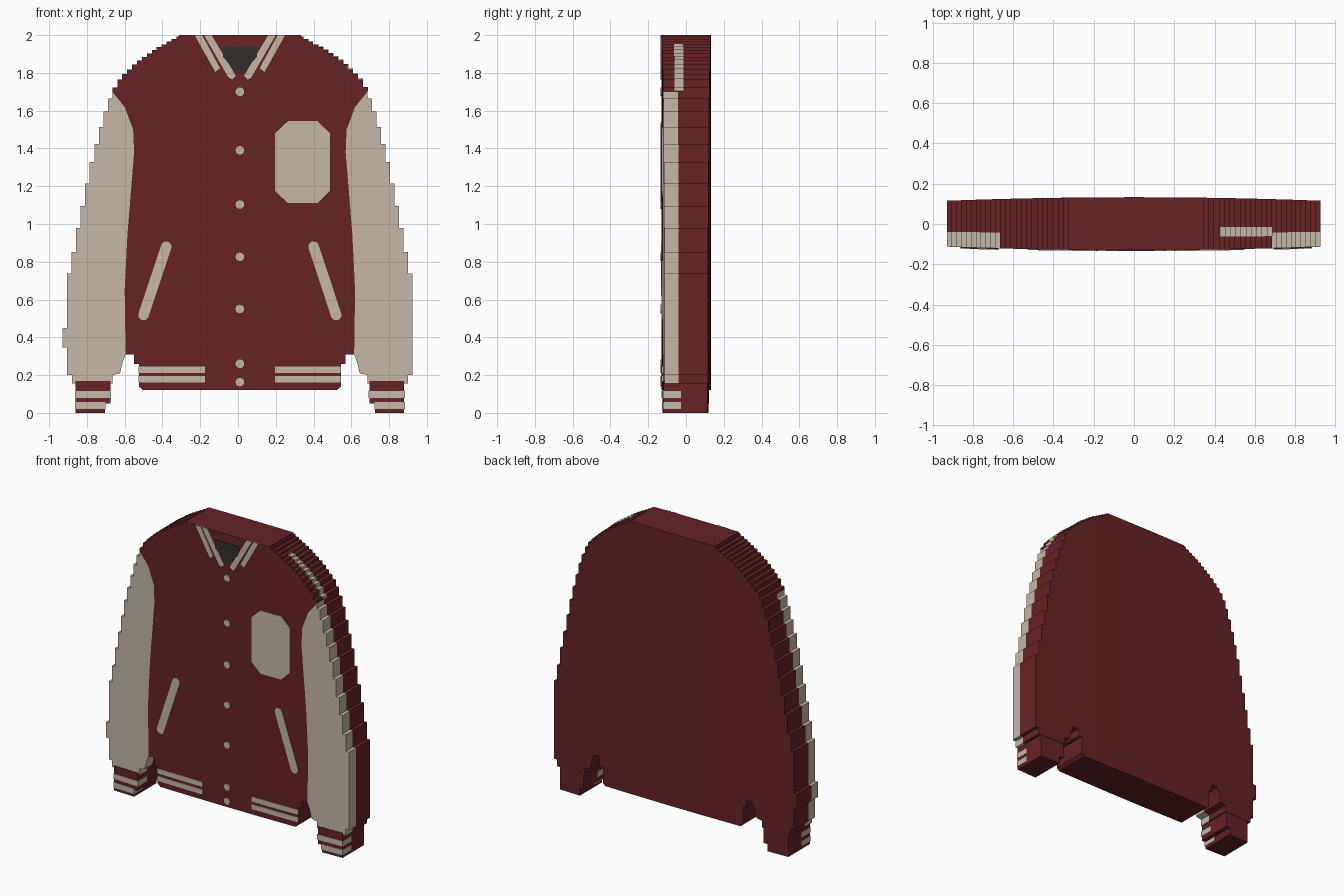
import bpy, bmesh, math

if "Cube" in bpy.data.objects:
    bpy.data.objects.remove(bpy.data.objects["Cube"])

CX = 0.01            # jacket centre line
FRONT, SPLIT, BACK = -0.13, -0.045, 0.133


def material(name, rgb):
    m = bpy.data.materials.new(name)
    m.diffuse_color = (*rgb, 1)
    m.use_nodes = True
    m.node_tree.nodes["Principled BSDF"].inputs["Base Color"].default_value = m.diffuse_color
    return m


MAROON = material("maroon wool", (0.135, 0.016, 0.017))
CREAM = material("cream leather", (0.56, 0.48, 0.38))
DARK = material("dark lining", (0.03, 0.028, 0.027))


def prism(name, pts, y0, y1, mat):
    """Extrude an x/z outline along y, then thin it gently toward the sides."""
    bm = bmesh.new()
    face = bm.faces.new([bm.verts.new((x, y0, z)) for x, z in pts])
    ext = bmesh.ops.extrude_face_region(bm, geom=[face], use_keep_orig=True)
    for v in ext["geom"]:
        if isinstance(v, bmesh.types.BMVert):
            v.co.y = y1
    bmesh.ops.recalc_face_normals(bm, faces=bm.faces)
    bmesh.ops.triangulate(bm, faces=bm.faces)
    for i in range(-4, 5):
        geom = bm.verts[:] + bm.edges[:] + bm.faces[:]
        bmesh.ops.bisect_plane(bm, geom=geom, plane_co=(i * 0.2, 0, 0), plane_no=(1, 0, 0))
    for v in bm.verts:
        v.co.y *= 1 - 0.13 * (v.co.x / 0.92) ** 2
    me = bpy.data.meshes.new(name)
    bm.to_mesh(me)
    bm.free()
    me.materials.append(mat)
    ob = bpy.data.objects.new(name, me)
    bpy.context.collection.objects.link(ob)
    return ob


def side(pts, s):
    return [(CX + s * x, z) for x, z in pts]


def both(half):
    """Close a half outline with its mirror image."""
    return side(half, 1) + side(half[::-1], -1)


def plate(name, pts, mat=CREAM):
    return prism(name, pts, FRONT - 0.005, FRONT + 0.004, mat)


def rect(x0, x1, z0, z1):
    return [(x0, z0), (x1, z0), (x1, z1), (x0, z1)]


def capsule(a, b, r, n=8):
    t = math.atan2(b[1] - a[1], b[0] - a[0])
    arc = lambda c, t0: [(c[0] + r * math.cos(t0 + math.pi * i / n),
                          c[1] + r * math.sin(t0 + math.pi * i / n)) for i in range(n + 1)]
    return arc(b, t - math.pi / 2) + arc(a, t + math.pi / 2)


# Shoulder and sleeve curve, turned into small steps
CURVE = [(.31, 2), (.44, 1.93), (.54, 1.86), (.63, 1.775), (.675, 1.70), (.71, 1.6),
         (.75, 1.46), (.79, 1.3), (.83, 1.1), (.865, .93), (.89, .79), (.915, .69)]


def height(x):
    for (xa, za), (xb, zb) in zip(CURVE, CURVE[1:]):
        if x <= xb:
            return za + (zb - za) * (x - xa) / (xb - xa)
    return CURVE[-1][1]


def steps(x0, x1, n):
    pts = [(x0, height(x0))]
    d = (x1 - x0) / n
    for i in range(n):
        z = height(x0 + (i + 0.5) * d)
        if i or x0 > 0.5:
            pts.append((x0 + i * d, z))
        else:
            pts[0] = (x0 + d * 0.5, 2)
            pts.append((x0 + d * 0.5, z))
        pts.append((x0 + (i + 1) * d, z))
    pts.append((x1, height(x1)))
    return pts


shoulder = steps(.31, .675, 14)
arm = steps(.675, .915, 10)
sleeve_end = [(.915, .20), (.89, .20), (.89, .155), (.675, .155), (.675, .20),
              (.635, .21), (.62, .27), (.605, .31)]
hem = [(.56, .31), (.56, .26), (.535, .26), (.535, .14), (.515, .122)]
seam = [(.61, 1.62), (.565, 1.50), (.56, 1.38), (.595, .95), (.61, .65)]

# Main panels
prism("back_panel", both(shoulder + arm[1:] + sleeve_end + hem), SPLIT, BACK, MAROON)
prism("front_body", both(shoulder + seam + [(.605, .31)] + hem), FRONT, SPLIT, MAROON)
for s, tag in ((1, "right"), (-1, "left")):
    prism("sleeve_" + tag, side(arm + sleeve_end + seam[::-1], s), FRONT, SPLIT, CREAM)
    # Ribbed cuff with two stripes around its front half
    prism("cuff_" + tag, side([(.715, 0), (.87, 0), (.87, .17), (.685, .17), (.685, .05), (.715, .05)], s),
          -0.134, 0.13, MAROON)
    for i, z in enumerate((.02, .08)):
        x0 = .712 if i == 0 else .682
        prism(f"cuff_stripe_{tag}_{i}", side(rect(x0, .873, z, z + .037), s), -0.138, -0.03, CREAM)
    # Hem stripes
    for i, z in enumerate((.16, .212)):
        plate(f"hem_stripe_{tag}_{i}", side(rect(.185, .536, z, z + .034), s))
    # Collar stripes
    plate("collar_outer_" + tag, side([(.24, 2), (.20, 2), (.105, 1.825), (.13, 1.805)], s))
    plate("collar_inner_" + tag, side([(.19, 2), (.15, 2), (.022, 1.785), (.04, 1.765), (.06, 1.775)], s))
    # Slanted pocket welt
    plate("pocket_" + tag, side(capsule((.39, .88), (.51, .518), .028), s))

# Elbow bump at the left sleeve edge
prism("sleeve_bump_front", rect(-.928, -.90, .345, .45), FRONT, SPLIT, CREAM)
prism("sleeve_bump_back", rect(-.928, -.90, .345, .45), SPLIT, BACK, MAROON)

# Cream strip lying on top of the right shoulder
strip = side(shoulder[8:], 1)
prism("shoulder_strip", [(x + .003, z + .004) for x, z in strip]
      + [(x - .01, z - .01) for x, z in strip[::-1]], -0.065, -0.015, CREAM)

# Neck opening
plate("neck_lining", side([(-.09, 1.94), (.09, 1.94), (.09, 1.885), (.015, 1.80),
                           (-.015, 1.80), (-.09, 1.885)], 1), DARK)

# Plain chest patch with clipped corners
plate("chest_patch", [(.265, 1.11), (.42, 1.11), (.487, 1.175), (.487, 1.48),
                      (.42, 1.545), (.265, 1.545), (.196, 1.48), (.196, 1.175)])

# Snap buttons
for i, z in enumerate((1.70, 1.39, 1.103, .826, .55, .26, .163)):
    plate(f"button_{i}", [(CX + .023 * math.cos(a * math.pi / 6), z + .023 * math.sin(a * math.pi / 6))
                          for a in range(12)])
